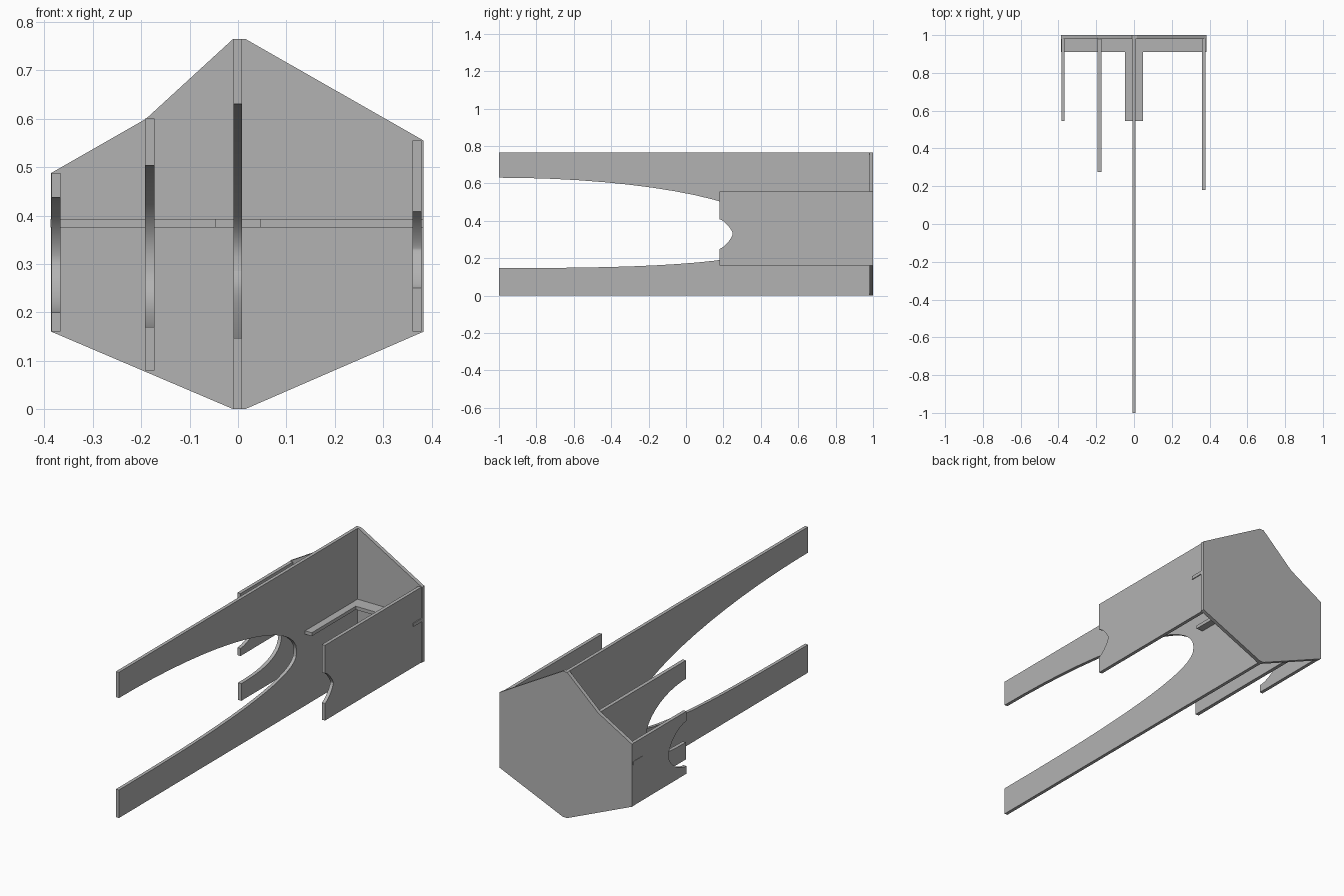
import bpy
import bmesh
from math import sin, cos, pi, radians
from mathutils import Vector

cube = bpy.data.objects.get("Cube")
if cube:
    bpy.data.objects.remove(cube, do_unlink=True)

# One plain grey sheet material
GREY = (0.45, 0.45, 0.45, 1)
sheet = bpy.data.materials.new("sheet_grey")
sheet.use_nodes = True
sheet.diffuse_color = GREY
sheet.node_tree.nodes["Principled BSDF"].inputs["Base Color"].default_value = GREY


def plate(name, outline, axis, start, end):
    """Extrude a flat outline along x, y or z between two positions."""
    def place(a, b):
        return {"x": (start, a, b), "y": (a, start, b), "z": (a, b, start)}[axis]

    step = Vector([end - start if axis == k else 0 for k in "xyz"])
    bm = bmesh.new()
    face = bm.faces.new([bm.verts.new(place(a, b)) for a, b in outline])
    grown = bmesh.ops.extrude_face_region(bm, geom=[face], use_keep_orig=True)
    moved = [v for v in grown["geom"] if isinstance(v, bmesh.types.BMVert)]
    bmesh.ops.translate(bm, verts=moved, vec=step)
    bmesh.ops.recalc_face_normals(bm, faces=bm.faces)
    mesh = bpy.data.meshes.new(name)
    bm.to_mesh(mesh)
    bm.free()
    mesh.materials.append(sheet)
    obj = bpy.data.objects.new(name, mesh)
    bpy.context.collection.objects.link(obj)
    bpy.ops.object.select_all(action="DESELECT")
    obj.select_set(True)
    bpy.context.view_layer.objects.active = obj
    bpy.ops.object.shade_smooth_by_angle(angle=radians(25))
    return obj


def mouth(front, apex_y, apex_z, high, low, power_high, power_low, steps=16):
    """Rounded notch from its upper front corner to its lower front corner."""
    points = []
    for i in range(2 * steps + 1):
        t = pi / 2 - pi * i / (2 * steps)
        upper = t >= 0
        p = 2 / (power_high if upper else power_low)
        reach = (high if upper else low) - apex_z
        points.append((front + (apex_y - front) * max(cos(t), 0) ** p,
                       apex_z + reach * abs(sin(t)) ** p))
    return points


BACK = 0.985  # uprights end just inside the back plate


def upright(name, x0, x1, front, bottom, top, *notch):
    outline = [(BACK, bottom), (BACK, top), (front, top)]
    outline += mouth(front, *notch) + [(front, bottom)]
    plate(name, outline, "x", x0, x1)


# Upright plates with notched front edges
upright("centre_plate", -0.009, 0.0085, -1, 0, 0.765,
        0.475, 0.315, 0.63, 0.147, 2, 2.7)
upright("left_plate", 0.361, 0.379, 0.18, 0.16, 0.555,
        0.25, 0.33, 0.408, 0.25, 1.35, 1.35)
upright("inner_right_plate", -0.192, -0.173, 0.275, 0.08, 0.6,
        0.61, 0.31, 0.503, 0.17, 2, 2.6)
upright("outer_right_plate", -0.385, -0.367, 0.545, 0.16, 0.488,
        0.695, 0.31, 0.437, 0.2, 1.7, 1.7)

# Many-sided back plate
plate("back_plate",
      [(-0.386, 0.488), (-0.19, 0.6), (-0.01, 0.765), (0.015, 0.765),
       (0.3835, 0.555), (0.3835, 0.16), (0.015, 0), (-0.01, 0), (-0.386, 0.16)],
      "y", 0.98, 1)

# Horizontal T-shaped shelf that ties the uprights together
plate("cross_shelf",
      [(-0.387, 0.99), (-0.387, 0.91), (-0.047, 0.91), (-0.047, 0.545),
       (0.047, 0.545), (0.047, 0.91), (0.3835, 0.91), (0.3835, 0.99)],
      "z", 0.375, 0.393)
